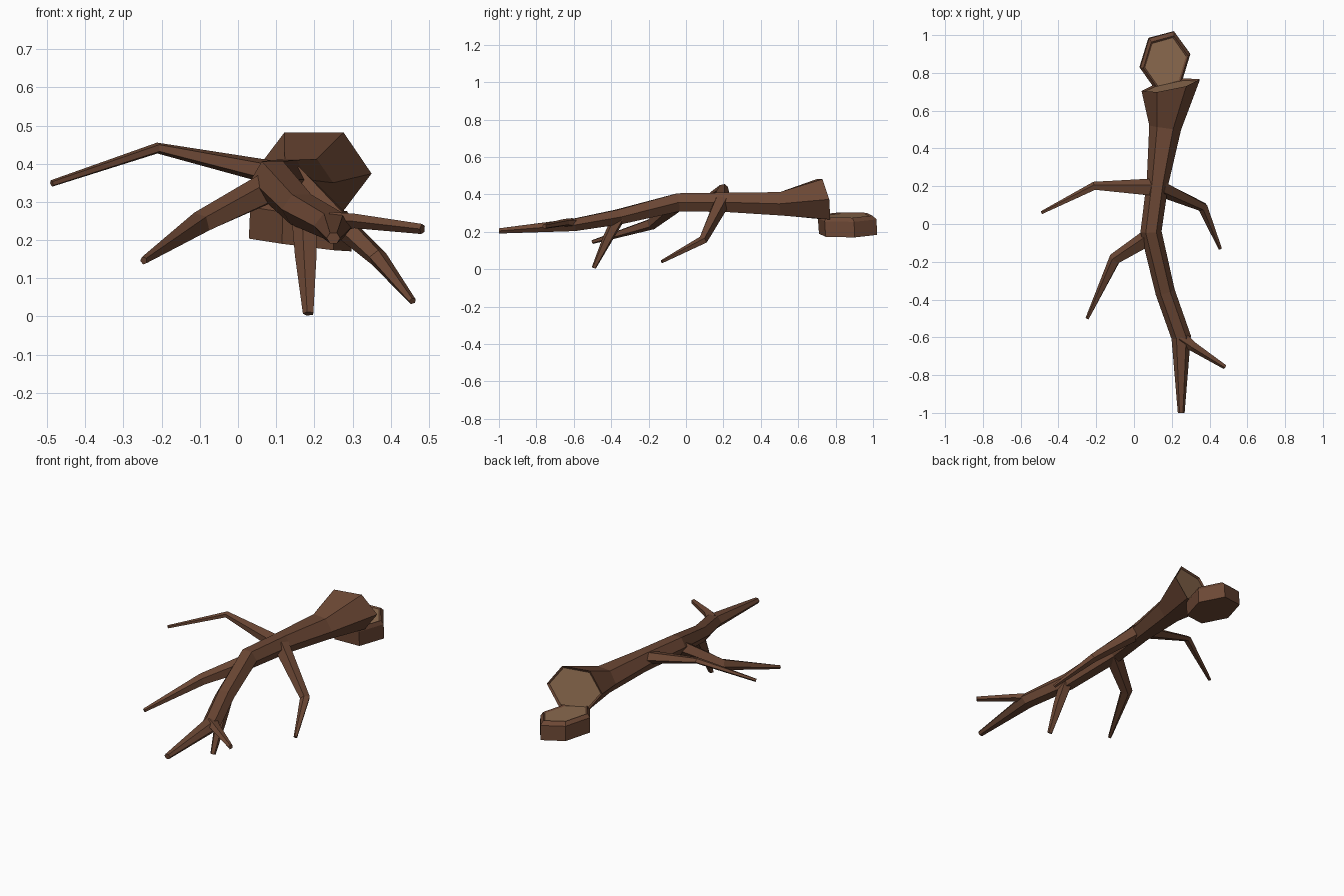
import bpy, bmesh, math
from mathutils import Vector

cube = bpy.data.objects.get("Cube")
if cube:
    bpy.data.objects.remove(cube, do_unlink=True)


def material(name, color):
    m = bpy.data.materials.new(name)
    m.use_nodes = True
    m.diffuse_color = color
    m.node_tree.nodes["Principled BSDF"].inputs["Base Color"].default_value = color
    return m


bark = material("bark", (0.15, 0.064, 0.035, 1))
wood = material("cut wood", (0.27, 0.15, 0.08, 1))


def ring(bm, center, normal, width, height, sides, turn=0.0):
    """Ring of vertices around a center, facing along the normal."""
    n = Vector(normal).normalized()
    side = n.cross(Vector((0, 0, 1))).normalized()
    up = side.cross(n)
    angles = [turn + math.tau * i / sides for i in range(sides)]
    return [bm.verts.new(Vector(center) + side * width * math.cos(a) + up * height * math.sin(a))
            for a in angles]


def bridge(bm, rings):
    for a, b in zip(rings, rings[1:]):
        for i in range(len(a)):
            j = (i + 1) % len(a)
            bm.faces.new((a[i], a[j], b[j], b[i]))


def cut_face(bm, face, rim, depth):
    """Sink a pale sawn face inside a thin bark rim."""
    bm.normal_update()
    bmesh.ops.inset_region(bm, faces=[face], thickness=rim, depth=depth)
    face.material_index = 1


def finish(bm, name):
    bmesh.ops.recalc_face_normals(bm, faces=bm.faces)
    mesh = bpy.data.meshes.new(name)
    bm.to_mesh(mesh)
    bm.free()
    mesh.materials.append(bark)
    mesh.materials.append(wood)
    obj = bpy.data.objects.new(name, mesh)
    bpy.context.collection.objects.link(obj)


def limb(name, path, sides, end_normal=None):
    """Tapered faceted tube; each path point is x, y, z, width, height."""
    bm = bmesh.new()
    pts = [Vector(p[:3]) for p in path]
    rings = []
    for i, p in enumerate(path):
        before = (pts[i] - pts[i - 1]).normalized() if i else Vector()
        after = (pts[i + 1] - pts[i]).normalized() if i + 1 < len(pts) else Vector()
        n = before + after
        if end_normal and i == len(path) - 1:
            n = end_normal
        rings.append(ring(bm, p[:3], n, p[3], p[4], sides))
    bridge(bm, rings)
    bm.faces.new(rings[0])
    end = bm.faces.new(rings[-1])
    if end_normal:
        bmesh.ops.recalc_face_normals(bm, faces=bm.faces)
        cut_face(bm, end, 0.012, -0.008)
    finish(bm, name)


# Fallen trunk, from thin tip to slanted sawn end
limb("trunk", [
    (0.25, -1.0, 0.205, 0.018, 0.016),
    (0.25, -0.60, 0.237, 0.052, 0.038),
    (0.165, -0.36, 0.28, 0.052, 0.046),
    (0.09, -0.04, 0.358, 0.056, 0.056),
    (0.125, 0.22, 0.358, 0.058, 0.060),
    (0.165, 0.51, 0.35, 0.085, 0.072),
    (0.195, 0.735, 0.374, 0.158, 0.127),
], 6, (-0.2, 1, 0.2))

# Bent side branches and straight twigs
limb("right_branch", [(0.12, 0.19, 0.37, 0.052, 0.035),
                      (-0.21, 0.20, 0.441, 0.024, 0.015),
                      (-0.488, 0.06, 0.348, 0.009, 0.009)], 5)
limb("left_branch", [(0.14, 0.19, 0.36, 0.045, 0.045),
                     (0.365, 0.09, 0.155, 0.028, 0.024),
                     (0.457, -0.13, 0.04, 0.010, 0.009)], 5)
limb("right_lower_branch", [(0.10, -0.06, 0.345, 0.050, 0.045),
                            (-0.10, -0.185, 0.243, 0.034, 0.032),
                            (-0.247, -0.50, 0.146, 0.010, 0.011)], 5)
limb("down_twig", [(0.175, -0.36, 0.275, 0.036, 0.036),
                   (0.18, -0.42, 0.16, 0.031, 0.028),
                   (0.185, -0.493, 0.007, 0.015, 0.012)], 5)
limb("tip_twig", [(0.25, -0.60, 0.245, 0.040, 0.030),
                  (0.31, -0.645, 0.25, 0.028, 0.020),
                  (0.483, -0.757, 0.229, 0.013, 0.014)], 5)

# Leaning six-sided stump
bm = bmesh.new()
lean = (0.13, -0.02, 1)
turn = math.radians(10)
low = ring(bm, (0.163, 0.866, 0.187), lean, 0.163, 0.137, 6, turn)
mid = ring(bm, (0.165, 0.862, 0.270), lean, 0.165, 0.135, 6, turn)
top = ring(bm, (0.168, 0.857, 0.290), lean, 0.146, 0.120, 6, turn)
bridge(bm, [low, mid, top])
bm.faces.new(low)
lid = bm.faces.new(top)
bmesh.ops.recalc_face_normals(bm, faces=bm.faces)
cut_face(bm, lid, 0.010, -0.006)
finish(bm, "stump")
